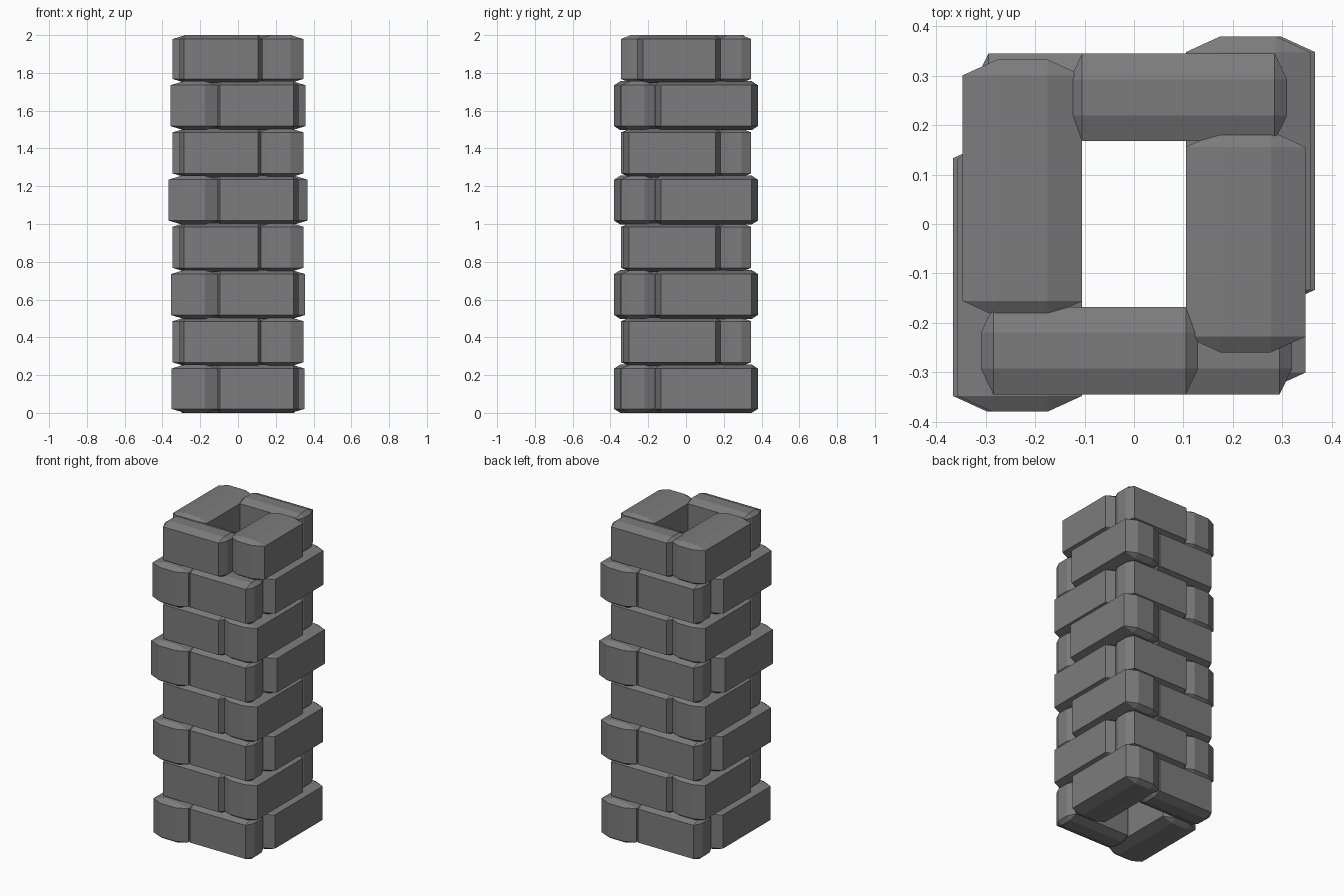
import bpy, bmesh
from mathutils import Vector

if "Cube" in bpy.data.objects:
    bpy.data.objects.remove(bpy.data.objects["Cube"])

stone = bpy.data.materials.new("dark grey stone")
stone.diffuse_color = (0.2, 0.2, 0.2, 1)
stone.use_nodes = True
stone.node_tree.nodes["Principled BSDF"].inputs["Base Color"].default_value = stone.diffuse_color


def brick(name, x0, x1, y0, y1, z0, z1, cx, cy, cz):
    """Box whose edges are all chamfered, with a separate inset per axis."""
    c = Vector(((x0 + x1) / 2, (y0 + y1) / 2, (z0 + z1) / 2))
    h = ((x1 - x0) / 2, (y1 - y0) / 2, (z1 - z0) / 2)
    inset = (cx, cy, cz)
    bm = bmesh.new()
    for axis in range(3):
        for sx in (-1, 1):
            for sy in (-1, 1):
                for sz in (-1, 1):
                    s = (sx, sy, sz)
                    bm.verts.new([s[k] * (h[k] if k == axis else h[k] - inset[k])
                                  for k in range(3)])
    bmesh.ops.convex_hull(bm, input=bm.verts)
    bmesh.ops.dissolve_limit(bm, angle_limit=0.01, verts=bm.verts, edges=bm.edges)
    bmesh.ops.recalc_face_normals(bm, faces=bm.faces)
    me = bpy.data.meshes.new(name)
    bm.to_mesh(me)
    bm.free()
    me.materials.append(stone)
    ob = bpy.data.objects.new(name, me)
    ob.location = c
    bpy.context.collection.objects.link(ob)


# outer half width of the side bricks in each course
widths = [0.352, 0.347, 0.355, 0.347, 0.367, 0.347, 0.357, 0.347]

for i, w in enumerate(widths):
    z0 = max(0, 0.25 * i - 0.003)
    z1 = min(2, 0.25 * i + 0.256)
    if i % 2 == 0:      # pinwheel one way
        near, far, fx0, fx1 = -0.165, 0.38, -0.12, 0.32
    else:               # pinwheel the other way
        near, far, fx0, fx1 = -0.333, 0.188, -0.31, 0.13
    right_start = -0.26 if i == 7 else near   # shorter brick on the top course
    # side bricks run along y
    brick(f"right_brick_{i}", 0.105, w, right_start, far, z0, z1, 0.07, 0.032, 0.021)
    brick(f"left_brick_{i}", -w, -0.105, -far, -near, z0, z1, 0.07, 0.032, 0.021)
    # front and back bricks run along x
    brick(f"front_brick_{i}", fx0, fx1, -0.345, -0.168, z0, z1, 0.025, 0.052, 0.021)
    brick(f"back_brick_{i}", -fx1, -fx0, 0.168, 0.345, z0, z1, 0.025, 0.052, 0.021)
